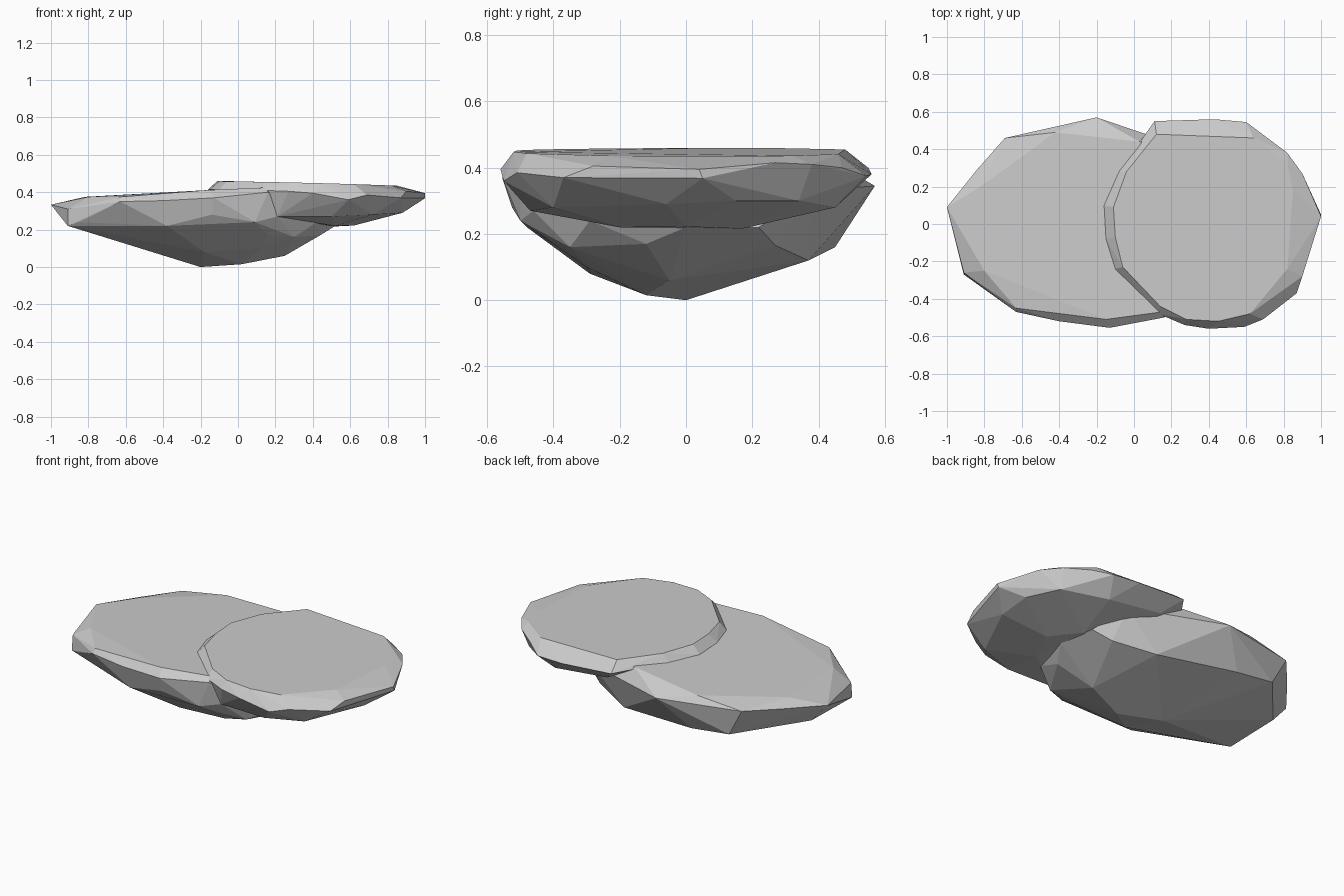
import bpy, bmesh


def rock(name, *rings):
    """Flat-faced boulder: convex skin around rings of corner points."""
    bm = bmesh.new()
    for ring in rings:
        for p in ring:
            bm.verts.new(p)
    res = bmesh.ops.convex_hull(bm, input=bm.verts[:])
    junk = {g for g in res["geom_interior"] + res["geom_unused"]
            if isinstance(g, bmesh.types.BMVert)}
    bmesh.ops.delete(bm, geom=list(junk), context='VERTS')
    # merge nearly coplanar triangles into broad facets
    bmesh.ops.dissolve_limit(bm, angle_limit=0.06, verts=bm.verts[:], edges=bm.edges[:])
    bmesh.ops.recalc_face_normals(bm, faces=bm.faces[:])
    mesh = bpy.data.meshes.new(name)
    bm.to_mesh(mesh)
    bm.free()
    obj = bpy.data.objects.new(name, mesh)
    bpy.context.collection.objects.link(obj)
    return obj


# large lower boulder: top plate, rim, belly, keel
rock("lower_rock",
     [(-.80, -.25, .375), (-.63, -.45, .375), (-.15, -.51, .412), (.15, -.47, .425),
      (-.82, .20, .375), (-.42, .49, .39), (.03, .44, .42), (.3, .2, .40)],
     [(-1, .09, .333), (-.91, -.26, .31), (-.63, -.47, .35), (-.40, -.52, .355),
      (-.13, -.555, .37), (.16, -.50, .40), (-.84, .29, .345), (-.69, .46, .355),
      (-.20, .57, .345), (.06, .46, .38), (.36, .38, .33)],
     [(-.91, -.27, .22), (-.85, -.31, .24), (-.38, -.48, .22), (-.14, -.525, .28),
      (.09, -.50, .24), (.21, -.46, .27), (.42, -.29, .24), (.52, 0, .22),
      (.48, .22, .22), (-.60, .45, .19), (-.90, .1, .22)],
     [(-.18, -.29, .08), (.12, -.30, .10), (.16, -.40, .17), (.30, -.35, .16),
      (.44, -.12, .17), (.38, .27, .165), (.15, .37, .12), (-.35, .45, .16)],
     [(-.20, 0, 0), (.02, -.12, .015), (.25, -.05, .06)])

# flatter slab resting on it: top plate, rim, underside
rock("upper_slab",
     [(-.11, .09, .46), (-.10, -.07, .459), (-.06, -.23, .458), (.14, -.44, .455),
      (.28, -.51, .452), (.45, -.52, .448), (.62, -.48, .443), (.82, -.24, .436),
      (.85, .18, .435), (.82, .32, .436), (.64, .46, .441), (.12, .48, .455),
      (-.04, .28, .459)],
     [(-.16, .10, .415), (-.15, -.08, .415), (-.10, -.24, .415), (.13, -.48, .41),
      (.27, -.54, .405), (.40, -.56, .395), (.59, -.55, .36), (.69, -.51, .385),
      (.87, -.37, .37), (.90, -.28, .405), (1, .04, .395), (1, .05, .368),
      (.90, .27, .415), (.82, .38, .41), (.70, .47, .40), (.60, .545, .375),
      (.43, .56, .38), (.11, .55, .40), (.06, .46, .405), (-.08, .28, .415)],
     [(.21, -.46, .27), (.50, -.47, .27), (.72, -.40, .28), (.88, -.06, .29),
      (.89, .15, .30), (.80, .34, .30), (.55, .45, .28), (.20, .46, .32),
      (.52, -.20, .22), (.50, .17, .216), (.62, 0, .222), (.15, 0, .25)])
